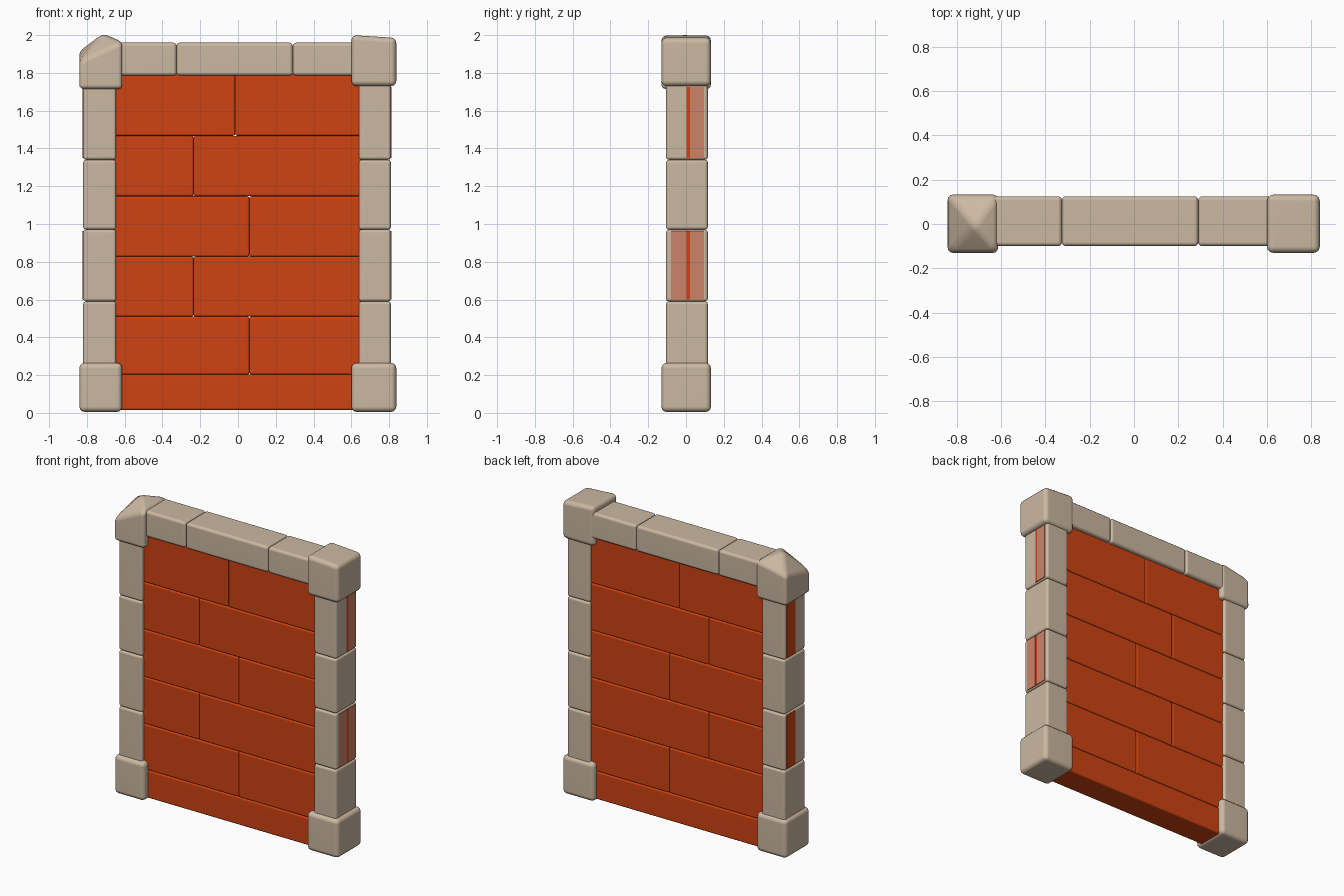
import bpy, bmesh, math

if "Cube" in bpy.data.objects:
    bpy.data.objects.remove(bpy.data.objects["Cube"])


def material(name, rgb):
    m = bpy.data.materials.new(name)
    m.diffuse_color = (*rgb, 1)
    m.use_nodes = True
    m.node_tree.nodes["Principled BSDF"].inputs["Base Color"].default_value = m.diffuse_color
    return m


STONE = material("beige stone", (0.60, 0.48, 0.36))
BRICK = material("orange brick", (0.62, 0.055, 0.006))
PALE = material("pale brick", (0.60, 0.23, 0.135))


def block(name, x, y, z, mat, bevel=0.0, shape=None):
    """Rounded box from (min, max) ranges; shape edits the bmesh before bevelling."""
    bm = bmesh.new()
    bmesh.ops.create_cube(bm, size=1)
    for v in bm.verts:
        v.co = [r[0] if c < 0 else r[1] for c, r in zip(v.co, (x, y, z))]
    if shape:
        shape(bm)
    if bevel:
        bmesh.ops.bevel(bm, geom=bm.edges[:], offset=bevel, segments=3,
                        profile=0.5, affect='EDGES', clamp_overlap=True)
    bmesh.ops.recalc_face_normals(bm, faces=bm.faces[:])
    me = bpy.data.meshes.new(name)
    bm.to_mesh(me)
    bm.free()
    me.materials.append(mat)
    ob = bpy.data.objects.new(name, me)
    bpy.context.collection.objects.link(ob)
    bpy.context.view_layer.objects.active = ob
    ob.select_set(True)
    if bevel:
        bpy.ops.object.shade_smooth_by_angle(angle=math.radians(45))
        ob.modifiers.new("flat_faces", 'WEIGHTED_NORMAL').keep_sharp = True
    ob.select_set(False)
    return ob


# brick wall: rows with through joints
WALL_Y = (-0.085, 0.097)
row_z = [0.015, 0.203, 0.51, 0.827, 1.147, 1.467, 1.80]
joints = [None, 0.06, -0.235, 0.06, -0.235, -0.015]
for i, j in enumerate(joints):
    xs = [-0.67, 0.67] if j is None else [-0.67, j, 0.67]
    for a, b in zip(xs, xs[1:]):
        block("wall_brick", (a, b), WALL_Y, (row_z[i], row_z[i + 1]), BRICK, 0.011)

# side columns
col_z = [0.24, 0.59, 0.97, 1.34, 1.75]
for x in ((-0.82, -0.645), (0.64, 0.81)):
    for a, b in zip(col_z, col_z[1:]):
        block("column_stone", x, (-0.106, 0.116), (a, b), STONE, 0.016)

# brick panels showing on the outer column ends
for z in ((0.60, 0.962), (1.35, 1.725)):
    block("left_end_panel", (-0.823, -0.815), (0.008, 0.097), z, BRICK)
    block("right_end_panel", (0.805, 0.813), (0.02, 0.094), z, PALE)
    block("right_end_joint", (0.805, 0.812), (0.002, 0.02), z, BRICK)
block("right_end_panel", (0.805, 0.813), (-0.08, 0.002), (0.60, 0.962), PALE)

# top beam
beam_x = [-0.66, -0.325, 0.29, 0.66]
for a, b in zip(beam_x, beam_x[1:]):
    block("beam_stone", (a, b), (-0.1, 0.125), (1.785, 1.96), STONE, 0.018)

# bottom corner stones
for x in ((-0.84, -0.613), (0.6, 0.838)):
    block("base_corner_stone", x, (-0.13, 0.132), (0.005, 0.265), STONE, 0.028)


# top corner stones
def slope(bm):
    for v in bm.verts:
        if v.co.z > 1.8:
            v.co.z = 2.0 if v.co.x < 0.7 else 1.985


def peak(bm):
    top = max(bm.faces, key=lambda f: f.calc_center_median().z)
    apex = bmesh.ops.poke(bm, faces=[top])['verts'][0]
    for v in bm.verts:
        if v.co.z > 1.8:
            left, front = v.co.x < -0.7, v.co.y < 0
            v.co.z = (1.86 if front else 1.92) if left else 1.965
    apex.co = (-0.72, -0.01, 2.01)


block("right_top_corner_stone", (0.6, 0.838), (-0.13, 0.132), (1.73, 2.0), STONE, 0.028, slope)
block("left_top_corner_stone", (-0.84, -0.613), (-0.13, 0.132), (1.715, 1.95), STONE, 0.022, peak)
